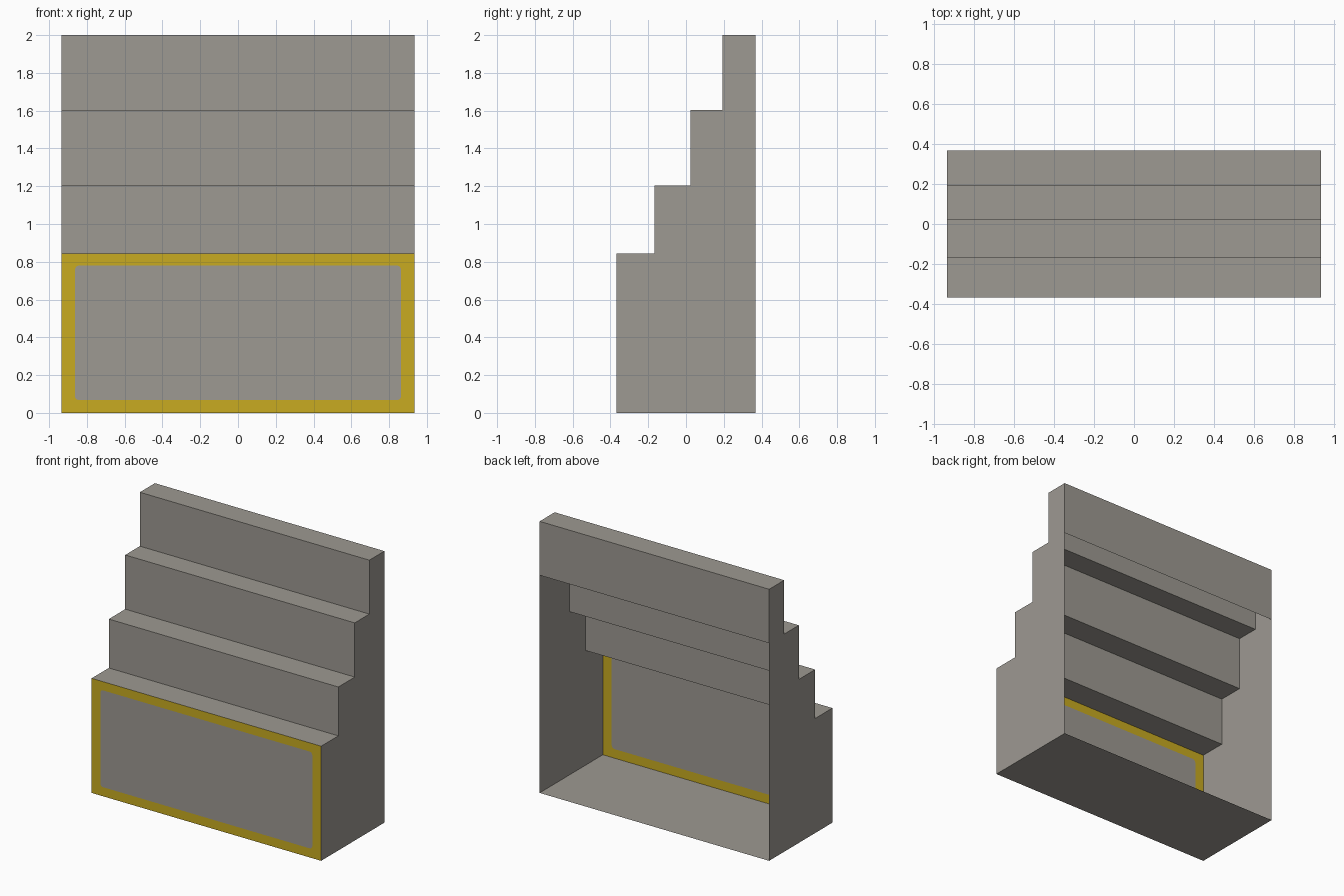
import bpy, math

if "Cube" in bpy.data.objects:
    bpy.data.objects.remove(bpy.data.objects["Cube"])

W = 0.935          # half width
D = 0.368          # half depth
FRONT_H = 0.844    # height of the front panel


def material(name, rgb):
    m = bpy.data.materials.new(name)
    m.diffuse_color = (*rgb, 1.0)
    m.use_nodes = True
    m.node_tree.nodes["Principled BSDF"].inputs["Base Color"].default_value = m.diffuse_color
    return m


grey = material("warm grey", (0.337, 0.319, 0.287))
yellow = material("mustard yellow", (0.578, 0.407, 0.015))


def add_mesh(name, verts, faces, mat):
    me = bpy.data.meshes.new(name)
    me.from_pydata(verts, [], faces)
    me.materials.append(mat)
    ob = bpy.data.objects.new(name, me)
    bpy.context.collection.objects.link(ob)
    return ob


# Stepped shell: side profile (y, z) swept across x, open at front and lower back
profile = [(D, 0), (-D, 0), (-D, FRONT_H)]
steps = [(-0.168, 1.204), (0.023, 1.603), (0.193, 2.0)]
for y, z in steps:
    profile += [(y, profile[-1][1]), (y, z)]
profile += [(D, 2.0), (D, 1.603)]
n = len(profile)
verts = [(x, y, z) for x in (-W, W) for y, z in profile]
faces = [(n + i, n + i + 1, i + 1, i) for i in range(n - 1) if i != 1]
faces += [tuple(range(n)), tuple(reversed(range(n, 2 * n)))]   # side walls
add_mesh("stepped_shell", verts, faces, grey)

# Rounded rectangle on the front, anticlockwise seen from the front
IW, Z0, Z1, R, SEG = 0.863, 0.067, 0.78, 0.022, 4
corners = [(1, Z0 + R, -90), (1, Z1 - R, 0), (-1, Z1 - R, 90), (-1, Z0 + R, 180)]
inner = []
for sx, cz, start in corners:
    for k in range(SEG + 1):
        a = math.radians(start + 90 * k / SEG)
        inner.append((sx * (IW - R) + R * math.cos(a), -D, cz + R * math.sin(a)))
add_mesh("front_panel", inner, [tuple(range(len(inner)))], grey)

# Yellow border flush around the panel
outer = [(W, -D, 0), (W, -D, FRONT_H), (-W, -D, FRONT_H), (-W, -D, 0)]
N, C = len(inner), SEG + 1
faces = []
for c in range(4):
    for k in range(SEG):                       # fan at each rounded corner
        faces.append((N + c, c * C + k + 1, c * C + k))
    nxt = (c + 1) % 4                          # straight side
    faces.append((N + c, N + nxt, nxt * C, c * C + SEG))
add_mesh("front_border", inner + outer, faces, yellow)
